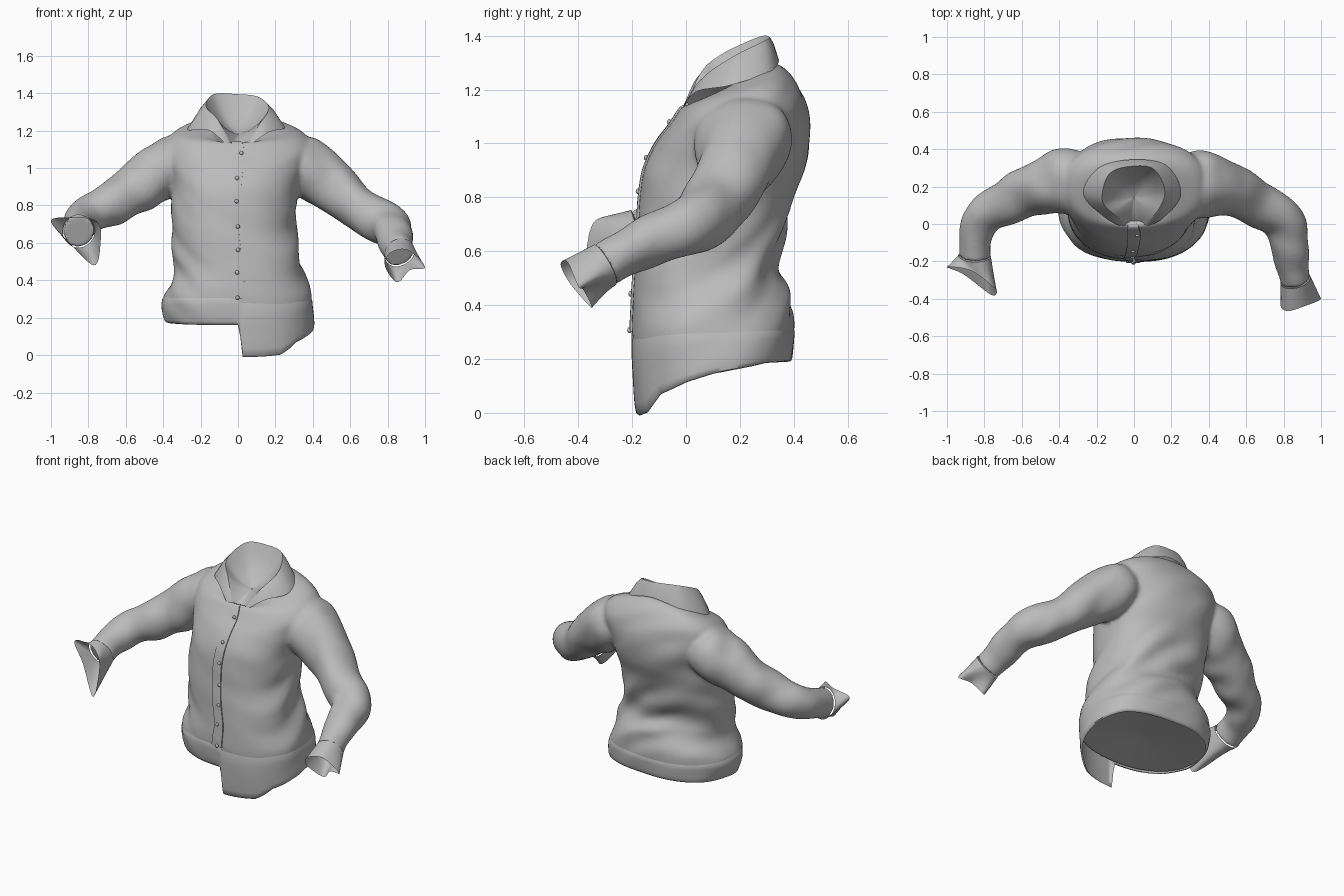
import bpy, bmesh, math
from mathutils import Vector, noise

if "Cube" in bpy.data.objects:
    bpy.data.objects.remove(bpy.data.objects["Cube"])

cloth = bpy.data.materials.new("grey_cloth")
cloth.diffuse_color = (0.5, 0.5, 0.5, 1)
cloth.use_nodes = True
cloth.node_tree.nodes["Principled BSDF"].inputs["Base Color"].default_value = cloth.diffuse_color


def spline(rows, t, closed=False):
    """Catmull-Rom through rows of numbers, t counted in rows."""
    n = len(rows)
    i = int(t) % n if closed else min(int(t), n - 2)
    f = t - int(t) if closed else t - i
    pick = (lambda k: rows[k % n]) if closed else (lambda k: rows[max(0, min(n - 1, k))])
    return [0.5 * (2 * b + (c - a) * f + (2 * a - 5 * b + 4 * c - d) * f * f
                   + (3 * b - a - 3 * c + d) * f ** 3)
            for a, b, c, d in zip(pick(i - 1), pick(i), pick(i + 1), pick(i + 2))]


def skin(bm, rings, closed=True, caps=None):
    """Skin equal-length point rings, with optional fan caps at both ends."""
    vs = [[bm.verts.new(p) for p in r] for r in rings]
    n = len(rings[0])
    for a, b in zip(vs, vs[1:]):
        for j in range(n if closed else n - 1):
            k = (j + 1) % n
            bm.faces.new((a[j], a[k], b[k], b[j]))
    for ring, c in zip((vs[0], vs[-1]), caps or ()):
        v = bm.verts.new(c)
        for j in range(n):
            bm.faces.new((ring[j], ring[(j + 1) % n], v))


def finish(name, bm, angle=60):
    me = bpy.data.meshes.new(name)
    bm.to_mesh(me)
    bm.free()
    ob = bpy.data.objects.new(name, me)
    bpy.context.collection.objects.link(ob)
    me.materials.append(cloth)
    bpy.ops.object.select_all(action='DESELECT')
    ob.select_set(True)
    bpy.context.view_layer.objects.active = ob
    bpy.ops.object.shade_smooth_by_angle(angle=math.radians(angle))
    return ob


def loft(name, rings, closed=True, angle=60):
    bm = bmesh.new()
    skin(bm, rings, closed)
    return finish(name, bm, angle)


def centre(ring):
    return sum(ring, Vector()) / len(ring)


# Torso rows: left x, right x, front y, back y, front z, back z
TORSO = [
    (-.385, .41, -.185, .39, .16, .19), (-.405, .40, -.2, .40, .30, .30),
    (-.345, .36, -.2, .38, .43, .43), (-.345, .33, -.19, .34, .54, .54),
    (-.355, .315, -.18, .37, .66, .66), (-.355, .315, -.17, .40, .80, .80),
    (-.35, .33, -.155, .44, .90, .92), (-.37, .37, -.11, .46, 1.0, 1.06),
    (-.39, .40, -.06, .44, 1.07, 1.16), (-.345, .345, -.02, .40, 1.13, 1.24),
    (-.24, .23, .0, .35, 1.14, 1.29), (-.14, .14, .01, .30, 1.12, 1.30)]
# Height of the hanging front tail against depth
TAIL = [(-.2, 0), (-.15, .015), (-.1, .08), (0, .12), (.1, .145), (.25, .165), (.45, .2)]
WAIST = 1.3


def tail_height(y):
    for (a, p), (b, q) in zip(TAIL, TAIL[1:]):
        if y <= b:
            return p + (q - p) * max(0, (y - a) / (b - a))
    return TAIL[-1][1]


def torso_point(ang, v, lift=0.0, tail=False):
    xl, xr, yf, yb, zf, zb = spline(TORSO, v)
    c, s = math.cos(ang), math.sin(ang)
    e = .88 if s < 0 else .8
    cx, cy = math.copysign(abs(c) ** e, c), math.copysign(abs(s) ** .88, s)
    x = (xl + xr) / 2 + (xr - xl) / 2 * cx
    y = (yf + yb) / 2 + (yb - yf) / 2 * cy
    z = zf + (zb - zf) * (cy + 1) / 2
    # cloth folds, strongest at the waist and the back
    amp = .012 + .014 * math.exp(-((z - .52) / .2) ** 2) * (1 + .6 * s)
    amp *= min(1, max(0, (11 - v) / 3)) * (1 - .6 * max(0, -s) ** 6)
    d = amp * noise.noise(Vector((x * 3, y * 3 + 5, z * 9 + x * 4 - y * 5))) + lift
    if tail and v < WAIST:
        step = max(0, min(1, (x - .008) / .012))
        z -= step * max(0, .175 - tail_height(y)) * (1 - v / WAIST)
    return Vector((x + c * d, y + s * d, z))


# Sleeve rows: centre x, y, z, radius, width factor
LEFT = [(-.22, .23, 1.09, .09, 1.2), (-.31, .23, 1.045, .14, 1.2), (-.40, .22, .99, .152, 1.12),
        (-.52, .19, .91, .137, 1.06), (-.66, .13, .825, .12, 1), (-.79, .05, .75, .105, 1),
        (-.845, -.06, .70, .092, 1), (-.85, -.17, .66, .09, 1)]
RIGHT = [(.22, .23, 1.09, .09, 1.2), (.31, .225, 1.045, .14, 1.2), (.405, .21, .985, .155, 1.1),
         (.51, .18, .895, .137, 1.06), (.64, .12, .79, .122, 1), (.77, .04, .71, .117, 1),
         (.825, -.08, .66, .105, 1), (.845, -.22, .595, .088, 1), (.865, -.30, .55, .085, 1)]
# Cuff edge loops start at low x and go over the top
LEFT_EDGE = [(-1.0, -.23, .72), (-.87, -.25, .735), (-.75, -.34, .71),
             (-.735, -.37, .60), (-.77, -.375, .48), (-.91, -.27, .61)]
RIGHT_EDGE = [(.785, -.43, .48), (.82, -.465, .55), (.91, -.44, .56),
              (1.0, -.40, .47), (.92, -.38, .455), (.85, -.35, .39)]


def sleeve_rings(rows, m=48):
    rings, last = [], len(rows) - 1
    for i in range(last * 8 + 1):
        t = i / 8
        x, y, z, r, wide = spline(rows, t)
        p = Vector((x, y, z))
        a, b = spline(rows, max(0, t - .05)), spline(rows, min(last, t + .05))
        tan = (Vector(b[:3]) - Vector(a[:3])).normalized()
        u = tan.cross(Vector((0, 0, 1))).normalized()
        w = u.cross(tan)
        ring = []
        for j in range(m):
            g = 2 * math.pi * j / m
            d = u * math.cos(g) * wide + w * math.sin(g)
            q = p + d * r
            ring.append(q + d * .017 * noise.noise(
                Vector((q.x * 7, q.y * 7, q.z * 5 + q.x * 3))))
        rings.append(ring)
    return rings


def cuff(name, end, edge):
    """Flared open cuff growing out of the sleeve end."""
    m, mid = len(end), centre(end)
    start = [mid + (q - mid) * 1.01 for q in end]
    rim = [Vector(spline(edge, 6 * j / m, True)) for j in range(m)]
    loft(name, [[a.lerp(b, f) for a, b in zip(start, rim)]
                for f in (0, .2, .4, .6, .8, 1)], angle=70)


# Shirt body: torso and sleeves fused into one smooth surface, closed inside the hem
bm = bmesh.new()
rings = [[torso_point(2 * math.pi * j / 128, .15 + 10.85 * i / 88) for j in range(128)]
         for i in range(89)]
skin(bm, rings, caps=(centre(rings[0]) + Vector((0, 0, .03)), (0, .17, 1.11)))
for side, rows, edge in (("left", LEFT, LEFT_EDGE), ("right", RIGHT, RIGHT_EDGE)):
    rings = sleeve_rings(rows)
    skin(bm, rings, caps=(centre(rings[0]), centre(rings[-1])))
    cuff(side + "_cuff", rings[-1], edge)
bmesh.ops.recalc_face_normals(bm, faces=bm.faces)
body = finish("shirt_body", bm)
body.data.remesh_voxel_size = .012
bpy.ops.object.voxel_remesh()
bm = bmesh.new()
bm.from_mesh(body.data)
for _ in range(6):
    bmesh.ops.smooth_vert(bm, verts=bm.verts, factor=.5, use_axis_x=True,
                          use_axis_y=True, use_axis_z=True)
bm.to_mesh(body.data)
bm.free()
if not body.data.materials:
    body.data.materials.append(cloth)
bpy.ops.object.shade_smooth_by_angle(angle=math.radians(70))

# Lower hem with its hanging front tail, its upper edge tucked into the body
loft("hem", [[torso_point(2 * math.pi * j / 320, v, l, True) for j in range(320)]
             for v, l in ((0, -.012), (.05, .0), (.2, .004), (.4, .005), (.6, .005),
                          (.8, .004), (1, .002), (1.15, -.008))])

# Button placket lying over the centre front
loft("front_placket", [[torso_point(-math.pi / 2 + a, i / 8, l) for a, l in
      ((-.075, -.006), (-.073, .007), (-.03, .008), (.03, .008), (.053, .007), (.055, -.006))]
      for i in range(8, 81)], closed=False, angle=40)

# Folded collar: fold line and outer edge, open at the front
FOLD = [(-.02, -.01, 1.10), (-.105, .05, 1.255), (-.17, .13, 1.33), (-.13, .27, 1.395),
        (0, .31, 1.395), (.11, .29, 1.38), (.165, .17, 1.32), (.115, .055, 1.235),
        (.03, -.01, 1.10)]
OUTER = [(-.04, -.025, 1.10), (-.15, .03, 1.20), (-.27, .16, 1.205), (-.19, .30, 1.265),
         (0, .345, 1.31), (.18, .31, 1.265), (.25, .16, 1.215), (.16, .035, 1.19),
         (.05, -.025, 1.11)]
fold = [Vector(spline(FOLD, i / 8)) for i in range(65)]
outer = [Vector(spline(OUTER, i / 8)) for i in range(65)]
loft("collar", [fold, [f.lerp(o, .4) + Vector((0, 0, .012)) for f, o in zip(fold, outer)],
                outer], closed=False, angle=80)

# Neck lining: a shallow bowl sloping from the back of the collar to the front opening
low = Vector((0, .14, 1.18))
bowl = []
for r in (1, .9, .75, .6, .4, .2, .02):
    bowl.append([Vector((low.x + (f.x - low.x) * r, low.y + (f.y - low.y) * r,
                         low.z + (f.z - low.z) * (.4 * r + .6 * r ** 2.5))) for f in fold])
loft("neck_lining", bowl, angle=80)

# Buttons: small flattened domes down the placket
BUTTONS = [(-.004, z) for z in (.31, .44, .565, .69, .82, .945)] + [(.015, 1.08), (.08, 1.14)]
for n, (x, z) in enumerate(BUTTONS):
    near = min((torso_point(-math.pi / 2 + a * .02, v * .05, .01)
                for a in range(-2, 25) for v in range(15, 220)),
               key=lambda p: (p.x - x) ** 2 + (p.z - z) ** 2)
    bm = bmesh.new()
    bmesh.ops.create_uvsphere(bm, u_segments=12, v_segments=8, radius=.011)
    bmesh.ops.scale(bm, vec=(1, .7, 1), verts=bm.verts)
    bmesh.ops.translate(bm, vec=near, verts=bm.verts)
    finish("button_%d" % (n + 1), bm)
